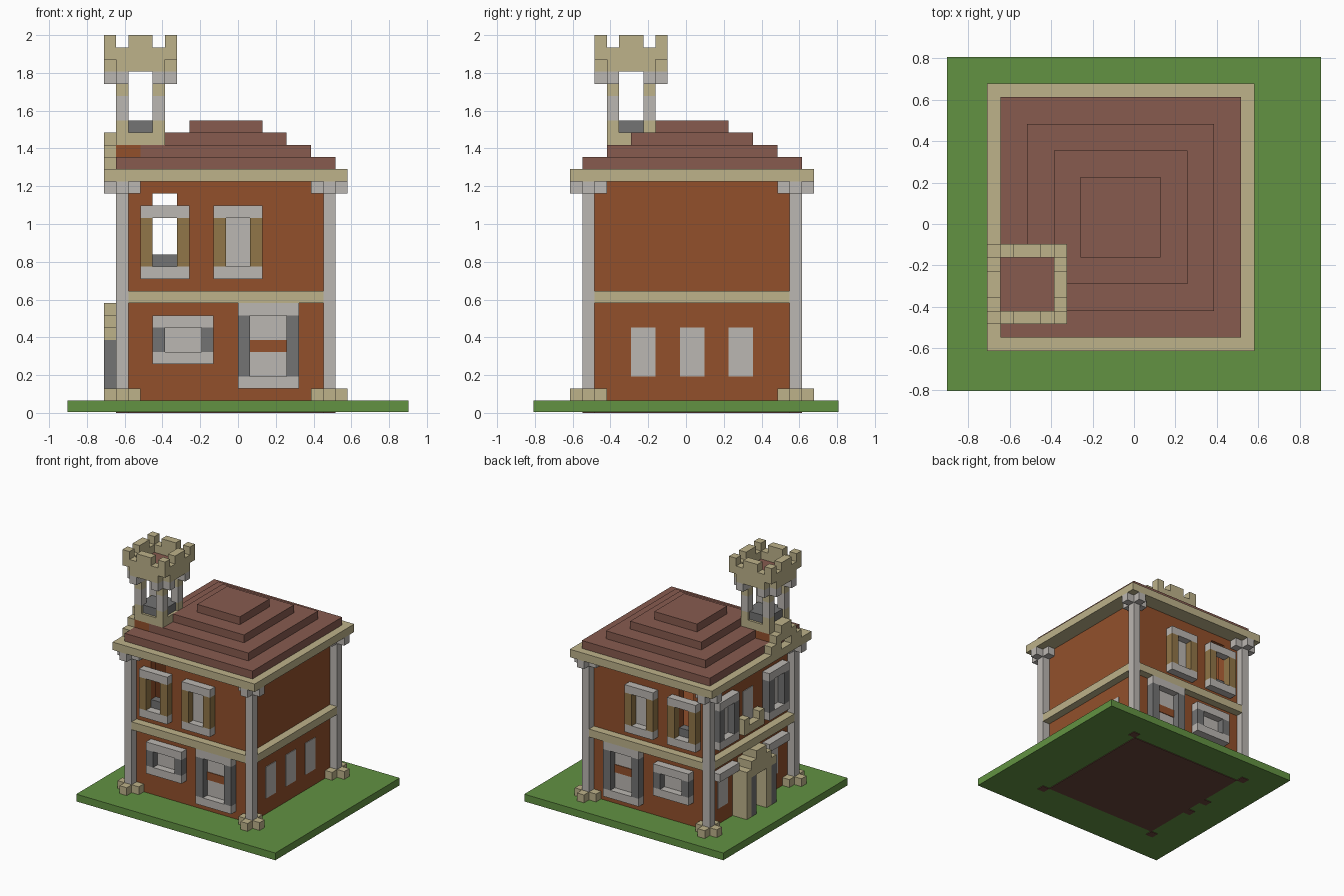
import bpy, bmesh
from mathutils import Matrix, Vector

if "Cube" in bpy.data.objects:
    bpy.data.objects.remove(bpy.data.objects["Cube"], do_unlink=True)

U = 2 / 31                       # one building block
ORIGIN = Vector((14, 12.5, 0))   # plan centre, in blocks
LOW, HIGH = 5, 21                # wall planes, in blocks
THIN = 0.08                      # plate thickness, in blocks


def material(name, rgb):
    linear = [((c / 255 + 0.055) / 1.055) ** 2.4 for c in rgb] + [1]
    mat = bpy.data.materials.new(name)
    mat.use_nodes = True
    mat.diffuse_color = linear
    mat.node_tree.nodes["Principled BSDF"].inputs["Base Color"].default_value = linear
    return mat


grass = material("grass green", (98, 146, 66))
brick = material("brick brown", (146, 80, 43))
tile = material("roof brown", (135, 91, 79))
sand = material("sandstone", (189, 178, 138))
pale = material("pale stone", (187, 183, 178))
dark = material("dark stone", (115, 115, 115))
wood = material("tan wood", (145, 118, 72))
floor = material("floor brown", (105, 68, 58))


def part(name, mat, *boxes):
    """Join boxes, each (x range, y range, z range) in blocks, in one object."""
    bm = bmesh.new()
    for box in boxes:
        low, high = (Vector(corner) for corner in zip(*box))
        size = (high - low) * U
        place = Matrix.Translation(((low + high) / 2 - ORIGIN) * U)
        bmesh.ops.create_cube(bm, size=1, matrix=place @ Matrix.Diagonal((*size, 1)))
    mesh = bpy.data.meshes.new(name)
    bm.to_mesh(mesh)
    bm.free()
    mesh.materials.append(mat)
    obj = bpy.data.objects.new(name, mesh)
    bpy.context.collection.objects.link(obj)


def on_wall(side, along, z, start=0, end=1):
    """Box on a wall; start and end count outwards from the wall plane."""
    if side in ("front", "left"):
        depth = (LOW - end, LOW - start)
    else:
        depth = (HIGH + start, HIGH + end)
    return (along, depth, z) if side in ("front", "back") else (depth, along, z)


def cell(n):
    return (n, n + 1)


def framed(name, side, along, z, post_mat, panel=True):
    """Sill, lintel, two posts and an optional flat panel."""
    a, b = along
    low, high = z
    inner = (low + 1, high - 1)
    part(name + "_sill_and_lintel", pale,
         on_wall(side, along, cell(low)), on_wall(side, along, cell(high - 1)))
    part(name + "_posts", post_mat,
         on_wall(side, cell(a), inner), on_wall(side, cell(b - 1), inner))
    if panel:
        part(name + "_panel", pale, on_wall(side, (a + 1, b - 1), inner, 0, THIN))


# Ground, with the floor showing on its underside
part("ground", grass, ((0, 28), (0, 25), (THIN, 1)))
corners = [(x, y) for x in (LOW - 1, HIGH) for y in (LOW - 1, HIGH)]
feet = [(cell(x), cell(y), (0, THIN)) for x, y in corners + [(4, 11), (4, 14)]]
part("floor_underside", floor, ((LOW, HIGH), (LOW, HIGH), (0, THIN)), *feet)

# Walls: solid lower storey, hollow upper storey with a window opening
part("lower_walls", brick, ((LOW, HIGH), (LOW, HIGH), (1, 10)))
upper = (10, 19)
part("upper_side_walls", brick,
     *[(cell(x), (LOW, HIGH), upper) for x in (LOW, HIGH - 1)])
for side in ("front", "back"):
    part("upper_wall_" + side, brick,
         on_wall(side, (6, 7), upper, -1, 0), on_wall(side, (9, 20), upper, -1, 0),
         on_wall(side, (7, 9), (10, 12), -1, 0), on_wall(side, (7, 9), (18, 19), -1, 0))
    part("window_ledge_" + side, dark, on_wall(side, (7, 9), (12, 13), -1, 0))

# Middle band on every side
sides = ("front", "back", "left", "right")
part("middle_band", sand, *[on_wall(s, (LOW, HIGH), (9, 10)) for s in sides])

# Corner posts with cross-shaped bases and capitals
part("corner_posts", pale, *[(cell(x), cell(y), (1, 19)) for x, y in corners])
steps = ((-1, 0), (1, 0), (0, -1), (0, 1))
for name, mat, z in (("post_bases", sand, 1), ("post_capitals", pale, 18)):
    part(name, mat, *[(cell(x + dx), cell(y + dy), cell(z))
                      for x, y in corners for dx, dy in steps])

# Front and back windows and doors
for side in ("front", "back"):
    framed("open_window_" + side, side, (6, 10), (11, 17), wood, panel=False)
    framed("closed_window_" + side, side, (12, 16), (11, 17), wood)
    framed("low_window_" + side, side, (7, 12), (4, 8), dark)
    framed("door_" + side, side, (14, 19), (2, 9), dark)
    part("door_band_" + side, brick, on_wall(side, (15, 18), (5, 6), THIN, 2 * THIN))

# Flat windows on the right side
part("right_windows", pale,
     *[on_wall("right", (y, y + 2), (3, 7), 0, THIN) for y in (8, 12, 16)])

# Left side: framed windows, flat windows and awnings
for y in (6, 16):
    framed("left_window_%d" % y, "left", (y, y + 4), (11, 17), dark)
    part("left_flat_window_%d" % y, pale, on_wall("left", (y + 1, y + 3), (3, 7), 0, THIN))
    part("left_awning_%d" % y, pale, on_wall("left", (y, y + 4), (7, 8)))
part("left_balcony", sand, on_wall("left", (11, 15), (11, 12)),
     *[on_wall("left", cell(y), (12, 13)) for y in (11, 14)])
part("left_balcony_panel", pale, on_wall("left", (12, 14), (12, 16), 0, THIN))

# Left porch with stepped gable
part("porch_pillars", sand, *[on_wall("left", cell(y), (1, 6), 0, 2) for y in (11, 15)])
part("porch_inner_pillars", dark,
     *[on_wall("left", cell(y), (1, 6), 0, 2) for y in (10, 14)])
part("porch_gable", sand,
     *[on_wall("left", (10 + n, 16 - n), cell(6 + n), 0, 2) for n in range(3)])
part("porch_door", dark, on_wall("left", (12, 14), (1, 6), 0, THIN))

# Cornice and stepped roof
part("cornice", sand, ((3, 23), (3, 23), (19, 20)))
for n in range(4):
    span = (4 + 2 * n, 22 - 2 * n)
    part("roof_step_%d" % (n + 1), tile, (span, span, cell(20 + n)))

# Tower base and the little gable beside it
part("tower_base", brick, ((4, 8), (6, 10), (21, 22)))
part("tower_parapet", sand, ((4, 8), (6, 10), (22, 23)))
part("tower_gable", sand,
     *[(cell(3), cell(y), cell(20)) for y in (5, 6, 9, 10)],
     (cell(3), (6, 10), cell(21)), (cell(3), (7, 9), cell(22)))
part("tower_floor", dark, ((5, 7), (6.3, 9.7), (23, 24)),
     ((4.3, 5), (7, 9), (23, 24)), ((7, 7.7), (7, 9), (23, 24)))

# Tower posts and capitals
posts = [(x, y) for x in (4, 7) for y in (6, 9)]
for name, mat, z in (("tower_post_feet", sand, (23, 24)), ("tower_posts", pale, (24, 26)),
                     ("tower_post_tops", sand, (26, 27)), ("tower_post_heads", pale, (27, 28))):
    part(name, mat, *[(cell(x), cell(y), z) for x, y in posts])
part("tower_capitals", pale,
     *[(cell(3 if x == 4 else 8), cell(y), cell(27)) for x, y in posts],
     *[(cell(x), cell(5 if y == 6 else 10), cell(27)) for x, y in posts])

# Tower crown with merlons
part("tower_roof", tile, ((4, 8), (6, 10), (28, 29)))
part("crown_walls", sand,
     *[(cell(x), (6, 10), (28, 30)) for x in (3, 8)],
     *[((4, 8), cell(y), (28, 30)) for y in (5, 10)])
part("crown_merlons", sand,
     *[(cell(x), cell(y), (29, 31)) for x in (3, 8) for y in (5, 10)],
     *[(cell(x), (7, 9), (30, 31)) for x in (3, 8)],
     *[((5, 7), cell(y), (30, 31)) for y in (5, 10)])
